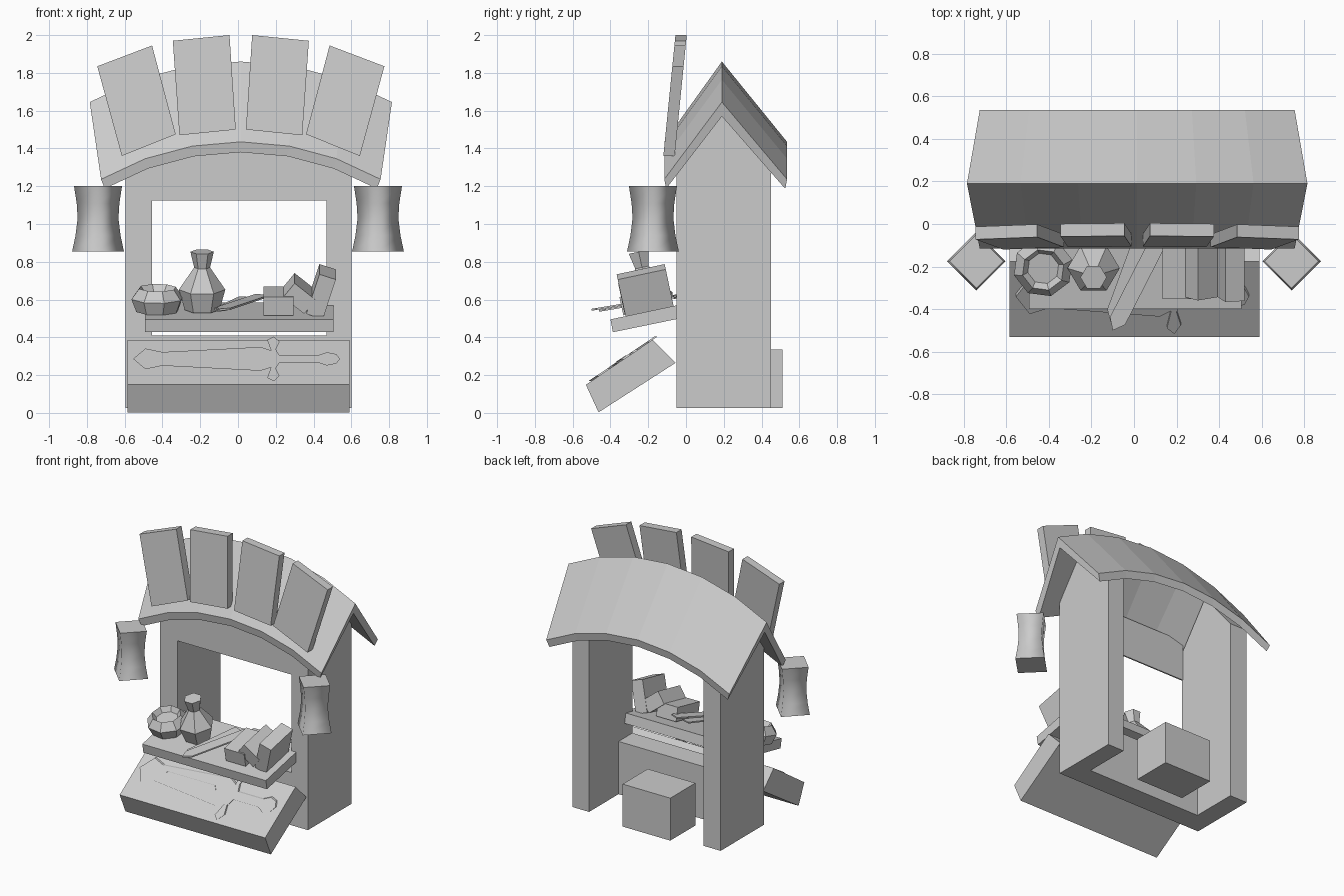
import bpy, bmesh, math
from mathutils import Matrix, Vector

if "Cube" in bpy.data.objects:
    bpy.data.objects.remove(bpy.data.objects["Cube"])

grey = bpy.data.materials.new("plain grey")
grey.use_nodes = True
grey.diffuse_color = (0.6, 0.6, 0.6, 1)
grey.node_tree.nodes["Principled BSDF"].inputs["Base Color"].default_value = (0.6, 0.6, 0.6, 1)

MID = 0.015                  # centre line of the roof
TILT = math.radians(12)      # slope of the shelf


def finish(name, bm):
    bmesh.ops.recalc_face_normals(bm, faces=bm.faces)
    mesh = bpy.data.meshes.new(name)
    bm.to_mesh(mesh)
    bm.free()
    mesh.materials.append(grey)
    obj = bpy.data.objects.new(name, mesh)
    bpy.context.collection.objects.link(obj)
    return obj


def loft(name, rings, smooth=False):
    """Join closed rings of points and cap both ends."""
    bm = bmesh.new()
    loops = [[bm.verts.new(p) for p in ring] for ring in rings]
    n = len(loops[0])
    for a, b in zip(loops, loops[1:]):
        for i in range(n):
            j = (i + 1) % n
            bm.faces.new((a[i], a[j], b[j], b[i])).smooth = smooth
    for cap in (loops[0], loops[-1]):
        face = bm.faces.new(cap)
        for edge in face.edges:
            edge.smooth = False
    return finish(name, bm)


def prism_x(name, profile, x0, x1):
    """Side profile of (y, z) points stretched along x."""
    return loft(name, [[(x, y, z) for y, z in profile] for x in (x0, x1)])


def box(name, x0, x1, y0, y1, z0, z1):
    return prism_x(name, [(y0, z0), (y1, z0), (y1, z1), (y0, z1)], x0, x1)


def leaning_plate(name, outline, y, z, lean, thick):
    """Front outline of (x, z) points on a plane leaning back from (y, z)."""
    return loft(name, [[(px, y + d + (pz - z) * lean, pz) for px, pz in outline]
                       for d in (0, thick)])


def turned(name, profile, sides, place, turn=0, smooth=False):
    """Many-sided turned shape from (radius, height) pairs."""
    steps = [turn + 2 * math.pi * i / sides for i in range(sides)]
    return loft(name, [[place @ Vector((r * math.cos(a), r * math.sin(a), h)) for a in steps]
                       for r, h in profile], smooth)


# Side walls, gabled to fit the roof
gable = [(-0.05, 0.025), (0.45, 0.025), (0.45, 1.34), (0.19, 1.65), (-0.05, 1.33)]
prism_x("right_wall", gable, -0.595, -0.455)
prism_x("left_wall", gable, 0.468, 0.6)

# Panel above the opening, counter below it, stool behind
box("front_header", -0.455, 0.468, -0.05, -0.04, 1.125, 1.42)
box("counter", -0.455, 0.468, -0.05, 0.11, 0.025, 0.41)
box("stool", -0.23, 0.155, 0.22, 0.51, 0.025, 0.335)

# Arched roof: (y, crown height, arch radius) for each edge
edges = [(0.535, 1.435, 1.48), (0.19, 1.86, 1.6), (-0.115, 1.435, 1.48),
         (-0.105, 1.38, 1.44), (0.19, 1.78, 1.57), (0.525, 1.38, 1.44)]
angles = [math.radians(10 * i) for i in range(-3, 4)]
loft("roof", [[(MID + r * math.sin(a), y, z - r * (1 - math.cos(a))) for y, z, r in edges]
              for a in angles])

# Four upright planks fanned over the front of the roof
inner = [(-0.345, 1.97), (-0.045, 2.0), (-0.012, 1.5), (-0.31, 1.47)]
outer = [(-0.745, 1.835), (-0.455, 1.945), (-0.33, 1.475), (-0.615, 1.36)]
for label, outline in (("inner", inner), ("outer", outer)):
    leaning_plate("right_" + label + "_plank", outline, -0.12, 1.36, 0.1, 0.06)
    mirrored = [(2 * MID - x, z) for x, z in outline]
    leaning_plate("left_" + label + "_plank", mirrored, -0.12, 1.36, 0.1, 0.06)

# Hanging lanterns with a square, waisted body
waist = [(0.137, 0.855), (0.119, 0.94), (0.108, 1.03), (0.113, 1.11), (0.127, 1.2)]
for label, x in (("right", -0.741), ("left", 0.741)):
    turned(label + "_lantern", waist, 4, Matrix.Translation((x, -0.175, 0)), 0, True)

# Sloping display board
prism_x("display_board", [(-0.53, 0.149), (-0.463, 0.003), (-0.055, 0.265), (-0.177, 0.387)],
        -0.585, 0.59)

# Sword lying on the board, from the upper half of its outline
half = [(-0.49, 0.055), (-0.4, 0.036), (0.12, 0.063), (0.175, 0.045), (0.155, 0.1),
        (0.19, 0.118), (0.22, 0.09), (0.2, 0.05), (0.22, 0.018), (0.42, 0.018),
        (0.47, 0.035), (0.52, 0.025)]
axis = 0.286
sword = ([(-0.555, axis)] + [(x, axis + h) for x, h in half] + [(0.54, axis)]
         + [(x, axis - h) for x, h in reversed(half)])
leaning_plate("sword", sword, -0.545, 0.149, 1.483, 0.015)
fuller = [(-0.37, axis), (-0.34, 0.304), (0.04, 0.304), (0.06, axis), (0.04, 0.27), (-0.34, 0.27)]
leaning_plate("sword_fuller", fuller, -0.55, 0.149, 1.483, 0.005)

# Sloping shelf
prism_x("shelf", [(-0.4, 0.495), (-0.387, 0.427), (0.04, 0.515), (0.025, 0.585)], -0.493, 0.505)


def on_shelf(x, y, z):
    return Matrix.Translation((x, y, z)) @ Matrix.Rotation(TILT, 4, "X")


# Bowl and vase
turned("bowl", [(0.115, 0), (0.142, 0.07), (0.1, 0.125), (0.075, 0.09)], 8,
       on_shelf(-0.427, -0.19, 0.54), math.radians(15))
turned("vase", [(0.092, 0), (0.123, 0.11), (0.042, 0.23), (0.062, 0.315)], 6,
       on_shelf(-0.19, -0.185, 0.545))

# Two blades laid across the shelf
for label, tip, end, width, lift in (("long_blade", (-0.1, -0.5), (0.13, -0.05), 0.04, 0.012),
                                     ("short_blade", (-0.11, -0.46), (0.04, -0.05), 0.035, 0)):
    tip, end = Vector(tip), Vector(end)
    along = (end - tip).normalized()
    side = Vector((-along.y, along.x)) * width
    shoulder = tip + along * 0.05
    outline = [tip, shoulder + side, end + side, end - side, shoulder - side]
    loft(label, [[(p.x, p.y, 0.527 + lift + d + 0.17 * (p.y + 0.51)) for p in outline]
                 for d in (0, 0.01)])

# Toppled books: centre x, centre z, width, height, roll
books = [("flat_book", 0.215, 0.592, 0.16, 0.1, 0),
         ("leaning_book", 0.325, 0.632, 0.143, 0.097, 39),
         ("tall_book", 0.44, 0.642, 0.092, 0.225, -18)]
for label, x, z, w, h, roll in books:
    sign = 1 if roll > 0 else -1
    turn = Matrix.Rotation(math.radians(abs(roll)), 4, "Y")
    place = on_shelf(x, -0.215, z) @ turn
    corners = [(-w / 2, -h / 2), (w / 2, -h / 2), (w / 2, h / 2), (-w / 2, h / 2)]
    loft(label, [[place @ Vector((cx, d, cz)) for cx, cz in corners] for d in (-0.13, 0.13)])
